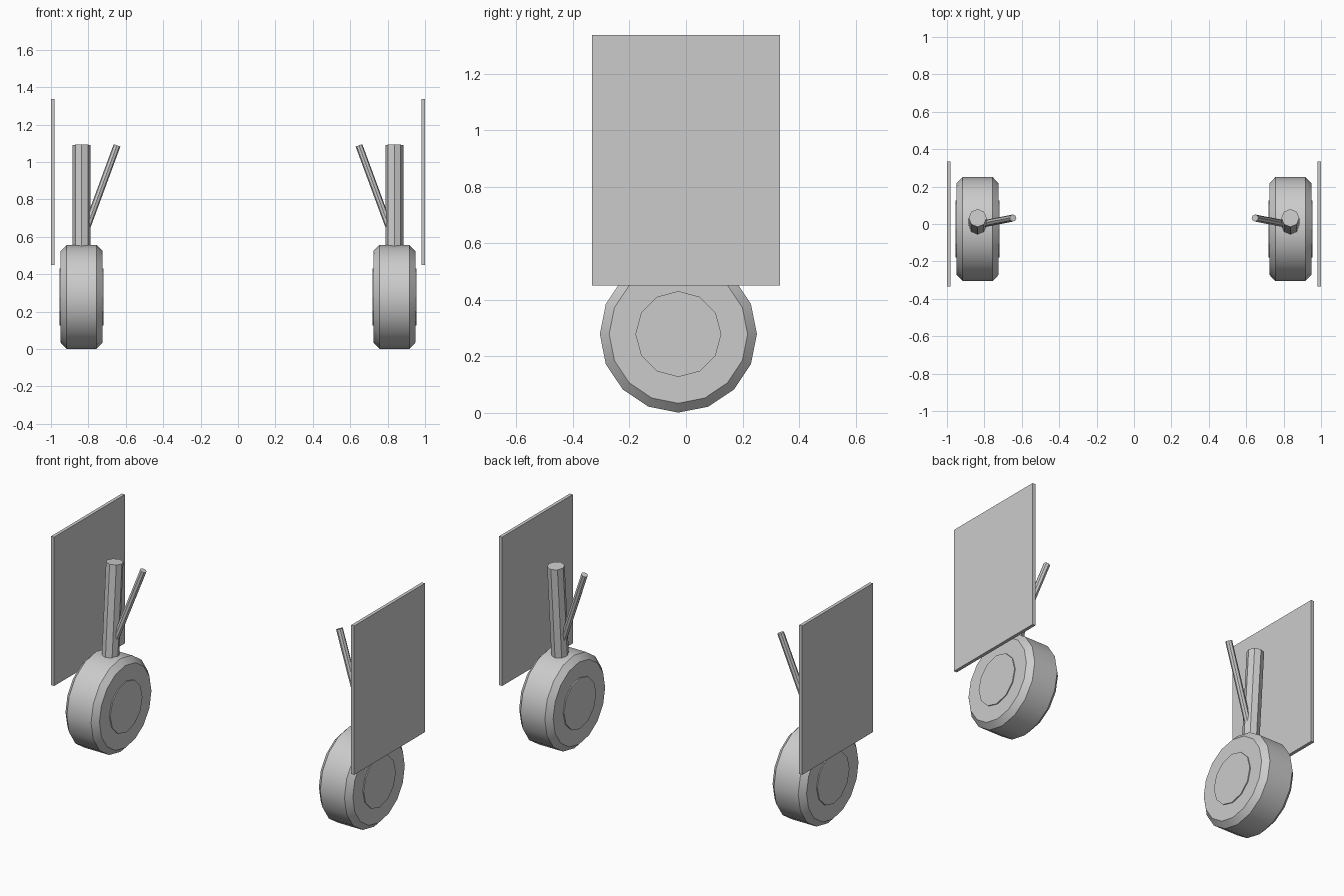
import bpy, bmesh, math
from mathutils import Vector

if "Cube" in bpy.data.objects:
    bpy.data.objects.remove(bpy.data.objects["Cube"])

grey = bpy.data.materials.new("plain grey")
grey.diffuse_color = (0.6, 0.6, 0.6, 1)
grey.use_nodes = True
grey.node_tree.nodes["Principled BSDF"].inputs["Base Color"].default_value = grey.diffuse_color


def finish(name, bm, smooth=False):
    bmesh.ops.recalc_face_normals(bm, faces=bm.faces)
    mesh = bpy.data.meshes.new(name)
    bm.to_mesh(mesh)
    bm.free()
    mesh.materials.append(grey)
    obj = bpy.data.objects.new(name, mesh)
    bpy.context.collection.objects.link(obj)
    if smooth:
        bpy.ops.object.select_all(action='DESELECT')
        obj.select_set(True)
        bpy.context.view_layer.objects.active = obj
        bpy.ops.object.shade_smooth_by_angle(angle=math.radians(29))
    return obj


def turned(name, origin, axis, profile, sides, smooth=False):
    """Capped solid of rings (distance along axis, radius)."""
    origin, axis = Vector(origin), Vector(axis).normalized()
    v = axis.cross(Vector((0, 0, 1)) if abs(axis.z) < 0.5 else Vector((1, 0, 0))).normalized()
    u = axis.cross(v)
    bm = bmesh.new()
    rings = []
    for d, r in profile:
        ring = []
        for i in range(sides):
            a = math.tau * i / sides
            ring.append(bm.verts.new(origin + axis * d + (u * math.cos(a) + v * math.sin(a)) * r))
        rings.append(ring)
    for a, b in zip(rings, rings[1:]):
        for i in range(sides):
            j = (i + 1) % sides
            bm.faces.new((a[i], a[j], b[j], b[i]))
    bm.faces.new(rings[0])
    bm.faces.new(rings[-1])
    return finish(name, bm, smooth)


def rod(name, start, end, radius, sides):
    d = Vector(end) - Vector(start)
    return turned(name, start, d, [(0, radius), (d.length, radius)], sides)


def box(name, lo, hi):
    bm = bmesh.new()
    bmesh.ops.create_cube(bm, size=1)
    for vert in bm.verts:
        vert.co = [(l + h) / 2 + c * (h - l) for c, l, h in zip(vert.co, lo, hi)]
    return finish(name, bm)


for side, s in (("left", -1), ("right", 1)):
    x = 0.836 * s
    hub = (x, -0.027, 0.279)
    # Tyre with bevelled shoulders, and a hub showing on both faces
    turned(side + "_tyre", hub, (1, 0, 0),
           [(-0.112, 0.245), (-0.08, 0.278), (0.08, 0.278), (0.112, 0.245)], 16, True)
    turned(side + "_hub", hub, (1, 0, 0), [(-0.118, 0.152), (0.118, 0.152)], 12)
    # Slightly raked main strut and inward brace
    rod(side + "_strut", hub, (x, 0.032, 1.09), 0.048, 8)
    rod(side + "_brace", (x, -0.005, 0.575), (0.647 * s, 0.032, 1.088), 0.019, 8)
    # Bay door panel
    xs = sorted((0.98 * s, 1.0 * s))
    box(side + "_door", (xs[0], -0.333, 0.45), (xs[1], 0.333, 1.338))
